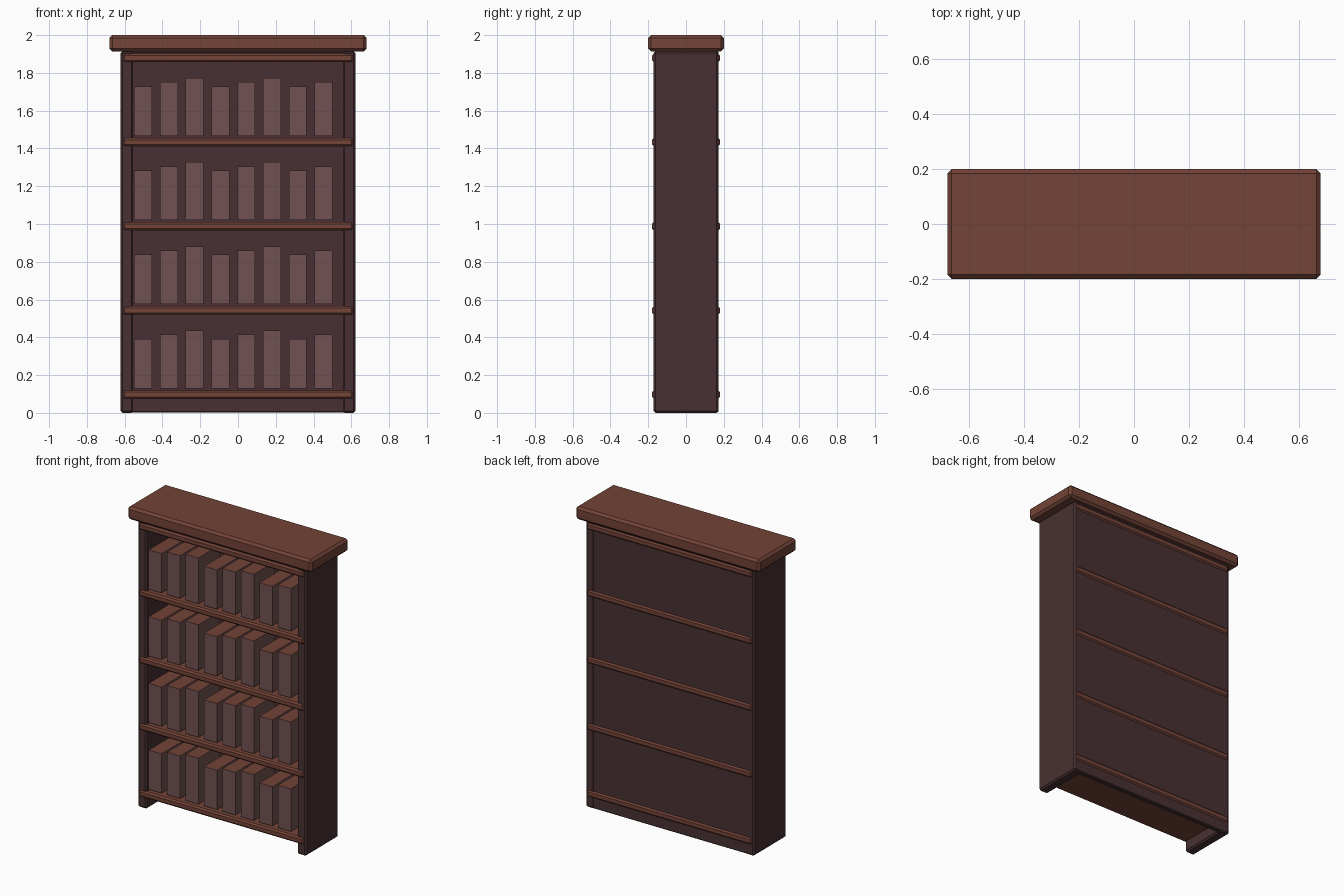
import bpy

if "Cube" in bpy.data.objects:
    bpy.data.objects.remove(bpy.data.objects["Cube"])


def material(name, rgb):
    """Flat colour from 0-255 display values."""
    lin = []
    for c in rgb:
        c /= 255
        lin.append(c / 12.92 if c <= 0.04045 else ((c + 0.055) / 1.055) ** 2.4)
    m = bpy.data.materials.new(name)
    m.diffuse_color = (*lin, 1)
    m.use_nodes = True
    m.node_tree.nodes["Principled BSDF"].inputs["Base Color"].default_value = m.diffuse_color
    return m


RED_WOOD = material("red_brown_wood", (115, 67, 55))
DARK_WOOD = material("dark_wood", (72, 48, 50))
BOOK_COVER = material("dusty_book_cover", (113, 81, 81))


def box(name, lo, hi, mat, bevel=0.0):
    """Box between two corners, with an optional chamfer on every edge."""
    bpy.ops.mesh.primitive_cube_add(size=1, location=[(a + b) / 2 for a, b in zip(lo, hi)])
    ob = bpy.context.object
    ob.name = name
    ob.scale = [b - a for a, b in zip(lo, hi)]
    bpy.ops.object.transform_apply(location=False, rotation=False, scale=True)
    ob.data.materials.append(mat)
    if bevel:
        mod = ob.modifiers.new("chamfer", "BEVEL")
        mod.width = bevel
        mod.segments = 1
    return ob


# Top slab
box("top_slab", (-0.68, -0.2, 1.913), (0.68, 0.2, 2.0), RED_WOOD, 0.015)

# Side panels
for side, x0, x1 in (("left", -0.622, -0.555), ("right", 0.555, 0.622)):
    box(f"{side}_side_panel", (x0, -0.172, 0), (x1, 0.172, 1.915), DARK_WOOD, 0.01)

# Back panel
box("back_panel", (-0.609, 0.138, 0.003), (0.609, 0.171, 1.914), DARK_WOOD, 0.005)

# Shelves, running through the side and back panels
STEP = 0.4455
for i in range(5):
    z = 0.097 + STEP * i
    box(f"shelf_{i + 1}", (-0.61, -0.18, z - 0.0225), (0.61, 0.18, z + 0.0225), RED_WOOD, 0.01)

# Books: eight per shelf, three repeating heights
HEIGHTS = (0.262, 0.284, 0.306)
for row in range(4):
    z = 0.13 + STEP * row
    for col in range(8):
        x = -0.502 + 0.1364 * col
        book = box(f"book_{row + 1}_{col + 1}", (x - 0.0475, -0.158, z),
                   (x + 0.0475, 0.062, z + HEIGHTS[col % 3]), BOOK_COVER)
        book.data.materials.append(RED_WOOD)
        # Top and bottom faces take the wood colour
        for f in book.data.polygons:
            f.material_index = int(abs(f.normal.z) > 0.5)
